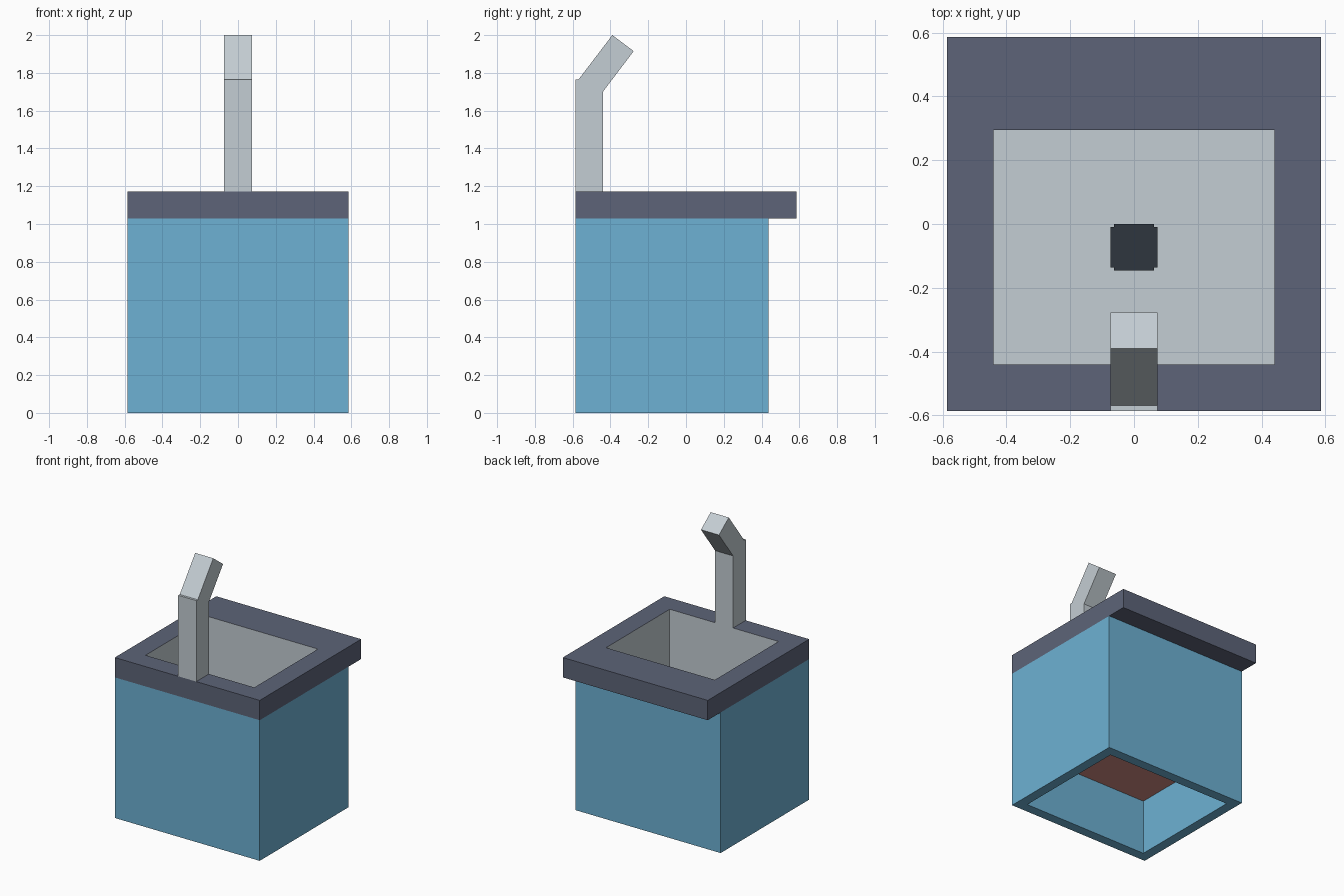
import bpy, bmesh

if "Cube" in bpy.data.objects:
    bpy.data.objects.remove(bpy.data.objects["Cube"])


def material(name, r, g, b):
    lin = [((c / 255 + 0.055) / 1.055) ** 2.4 for c in (r, g, b)]
    m = bpy.data.materials.new(name)
    m.diffuse_color = (*lin, 1)
    m.use_nodes = True
    m.node_tree.nodes["Principled BSDF"].inputs["Base Color"].default_value = m.diffuse_color
    return m


BLUE = material("cabinet blue", 109, 177, 211)
SLATE = material("counter slate", 93, 100, 120)
GRAY = material("light gray", 196, 205, 211)
DARK = material("drain charcoal", 47, 54, 62)
BROWN = material("terracotta", 208, 140, 130)


def finish(name, bm, *mats):
    bmesh.ops.recalc_face_normals(bm, faces=bm.faces)
    me = bpy.data.meshes.new(name)
    bm.to_mesh(me)
    bm.free()
    for m in mats:
        me.materials.append(m)
    ob = bpy.data.objects.new(name, me)
    bpy.context.collection.objects.link(ob)
    return ob


def rect(x, y0, y1):
    return [(-x, y0), (x, y0), (x, y1), (-x, y1)]


def ring(name, outer, inner, z0, z1, mat, inner_mat=None):
    """Square tube open at both ends; inner walls may have their own colour."""
    bm = bmesh.new()
    o0, o1, i0, i1 = [[bm.verts.new((x, y, z)) for x, y in loop]
                      for loop in (outer, inner) for z in (z0, z1)]
    for a, b, idx in ((o0, o1, 0), (o1, i1, 0), (i1, i0, 1), (i0, o0, 0)):
        for k in range(4):
            n = (k + 1) % 4
            f = bm.faces.new((a[k], a[n], b[n], b[k]))
            f.material_index = idx
    return finish(name, bm, mat, inner_mat or mat)


def prism(name, points, axis, lo, hi, mat):
    """Extrude a profile along x (points are y, z) or z (points are x, y)."""
    bm = bmesh.new()
    place = (lambda p, t: (t, *p)) if axis == "x" else (lambda p, t: (*p, t))
    f = bm.faces.new([bm.verts.new(place(p, lo)) for p in points])
    ext = bmesh.ops.extrude_face_region(bm, geom=[f])["geom"]
    shift = (hi - lo, 0, 0) if axis == "x" else (0, 0, hi - lo)
    bmesh.ops.translate(bm, vec=shift,
                        verts=[v for v in ext if isinstance(v, bmesh.types.BMVert)])
    return finish(name, bm, mat)


H, BACK, T = 0.586, 0.437, 0.073          # half width, cabinet back, wall thickness
Z_TOP, Z_COUNTER, Z_UNDER, Z_FLOOR = 1.173, 1.028, 0.407, 0.48

outer = rect(H, -H, BACK)
inside = rect(H - T, -H + T, BACK - T)
bowl = rect(H - 2 * T, -H + 2 * T, BACK - 2 * T + 0.004)

# Cabinet walls, open underneath
ring("cabinet", outer, inside, 0, Z_COUNTER, BLUE)
# Panel closing the cavity below the basin
prism("under_panel", inside, "z", Z_UNDER, 0.44, BROWN)
# Countertop overhanging at the back, with basin-coloured cut-out
ring("countertop", rect(H, -H, H), bowl, Z_COUNTER, Z_TOP, SLATE, GRAY)
# Basin
ring("basin_walls", inside, bowl, 0.44, Z_COUNTER, GRAY)
prism("basin_floor", bowl, "z", 0.44, Z_FLOOR, GRAY)

# Drain plate with notched corners
a, b, cy = 0.073, 0.063, -0.073
quarter = [(a, b), (b, b), (b, a)]
drain = []
for k in range(4):
    drain += quarter
    quarter = [(-y, x) for x, y in quarter]
prism("drain", [(x, y + cy) for x, y in drain], "z", Z_FLOOR, Z_FLOOR + 0.009, DARK)

# Faucet: upright column with tilted spout
prism("faucet", [(-H, Z_TOP), (-0.44, Z_TOP), (-0.44, 1.70), (-0.277, 1.915),
                 (-0.39, 2.0), (-0.569, 1.765), (-H, 1.765)], "x", -T, T, GRAY)
